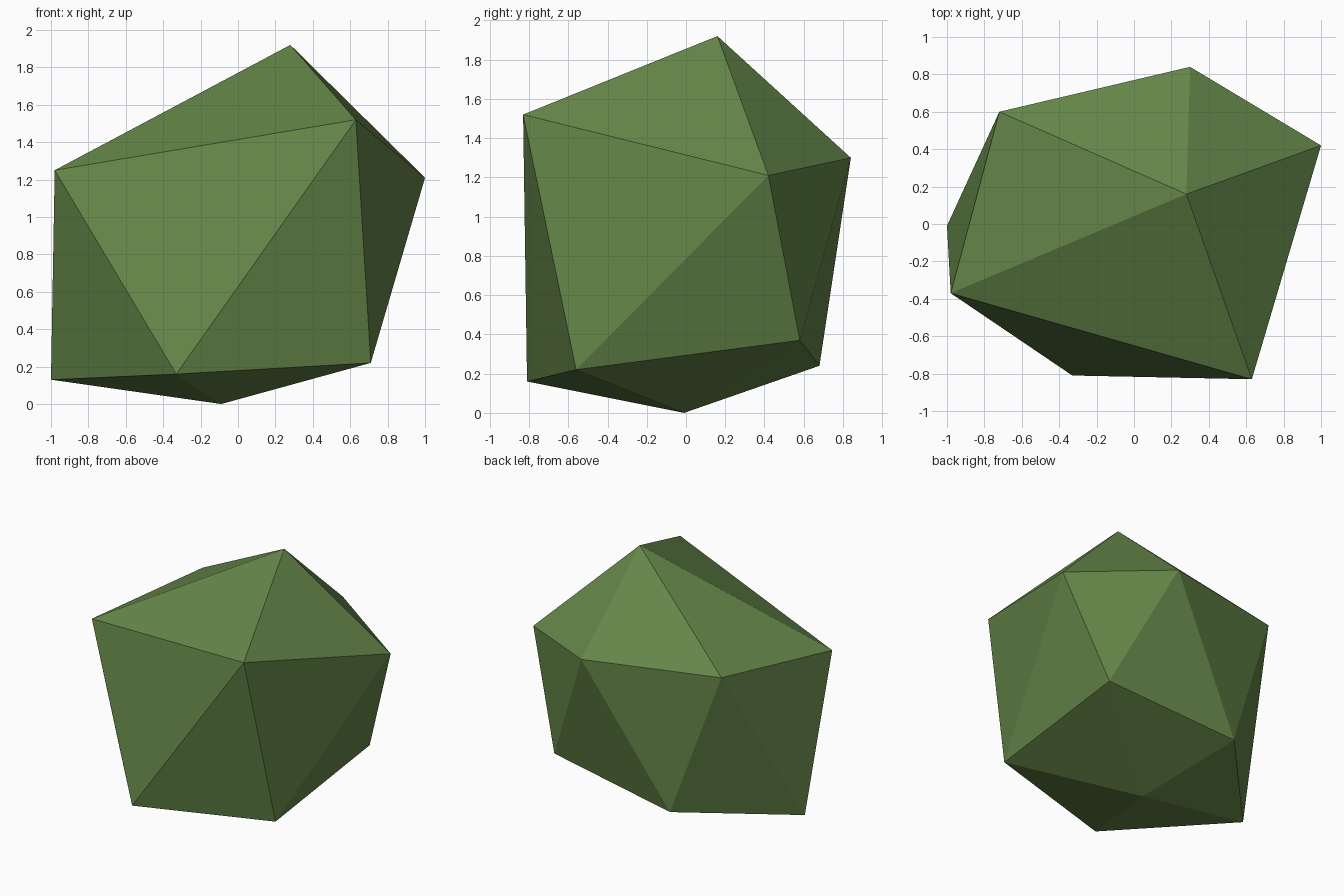
import bpy
import bmesh

# Remove only the default cube
cube = bpy.data.objects.get("Cube")
if cube:
    bpy.data.objects.remove(cube, do_unlink=True)

# Mossy green material
green = bpy.data.materials.new("moss_green")
green.use_nodes = True
colour = (0.13, 0.24, 0.066, 1.0)
green.diffuse_color = colour
shader = next(n for n in green.node_tree.nodes if n.type == "BSDF_PRINCIPLED")
shader.inputs["Base Color"].default_value = colour
shader.inputs["Roughness"].default_value = 0.9

# Uneven twenty-sided boulder: two poles and two staggered rings of five
top_point = (0.28, 0.16, 1.92)
base_point = (-0.09, -0.01, 0.0)
upper_ring = [(0.63, -0.83, 1.52), (1.0, 0.42, 1.21), (0.30, 0.84, 1.30),
              (-0.72, 0.60, 1.34), (-0.98, -0.37, 1.25)]
lower_ring = [(0.71, -0.56, 0.22), (0.71, 0.58, 0.37), (-0.34, 0.68, 0.24),
              (-1.0, -0.01, 0.13), (-0.33, -0.81, 0.16)]

bm = bmesh.new()
top = bm.verts.new(top_point)
base = bm.verts.new(base_point)
upper = [bm.verts.new(p) for p in upper_ring]
lower = [bm.verts.new(p) for p in lower_ring]

# Cap, zigzag side band and underside
for i in range(5):
    j = (i + 1) % 5
    bm.faces.new((top, upper[i], upper[j]))
    bm.faces.new((upper[i], lower[i], upper[j]))
    bm.faces.new((upper[j], lower[i], lower[j]))
    bm.faces.new((base, lower[j], lower[i]))
bmesh.ops.recalc_face_normals(bm, faces=bm.faces)

mesh = bpy.data.meshes.new("boulder")
bm.to_mesh(mesh)
bm.free()
mesh.materials.append(green)
boulder = bpy.data.objects.new("boulder", mesh)
bpy.context.collection.objects.link(boulder)
